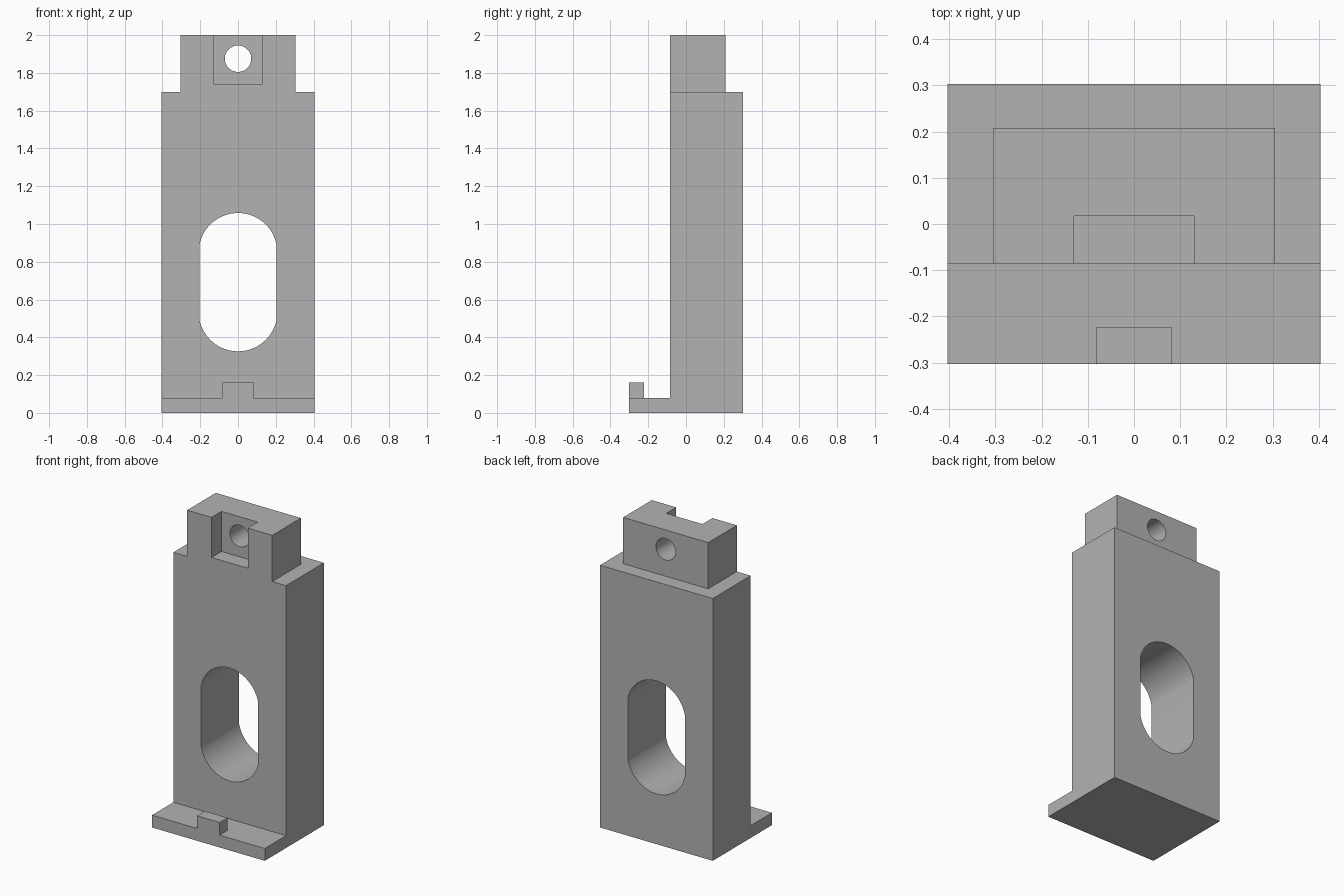
import bpy
import bmesh
import math

if "Cube" in bpy.data.objects:
    bpy.data.objects.remove(bpy.data.objects["Cube"], do_unlink=True)

grey = bpy.data.materials.new("plain grey")
grey.use_nodes = True
grey.diffuse_color = (0.45, 0.45, 0.45, 1)
grey.node_tree.nodes["Principled BSDF"].inputs["Base Color"].default_value = grey.diffuse_color


def prism(name, outline, move):
    """Extrude a closed outline along the vector move."""
    bm = bmesh.new()
    face = bm.faces.new([bm.verts.new(p) for p in outline])
    grown = bmesh.ops.extrude_face_region(bm, geom=[face])["geom"]
    verts = [v for v in grown if isinstance(v, bmesh.types.BMVert)]
    bmesh.ops.translate(bm, verts=verts, vec=move)
    bmesh.ops.recalc_face_normals(bm, faces=bm.faces)
    mesh = bpy.data.meshes.new(name)
    bm.to_mesh(mesh)
    bm.free()
    mesh.materials.append(grey)
    obj = bpy.data.objects.new(name, mesh)
    bpy.context.collection.objects.link(obj)
    return obj


def block(name, half_width, y0, y1, z0, z1):
    w = half_width
    return prism(name, [(-w, y0, z0), (w, y0, z0), (w, y0, z1), (-w, y0, z1)], (0, y1 - y0, 0))


def arc(z, radius, start, end, steps):
    return [(radius * math.cos(a), -0.5, z + radius * math.sin(a))
            for a in (start + (end - start) * i / steps for i in range(steps + 1))]


def combine(target, tool, operation):
    mod = target.modifiers.new(tool.name, "BOOLEAN")
    mod.operation, mod.solver, mod.object = operation, "EXACT", tool
    bpy.context.view_layer.objects.active = target
    bpy.ops.object.modifier_apply(modifier=mod.name)
    bpy.data.objects.remove(tool, do_unlink=True)


FRONT, BACK, FACE = -0.303, 0.303, -0.085

# Upright body with its thin front foot, as one side profile
side = [(FRONT, 0), (BACK, 0), (BACK, 1.7), (FACE, 1.7), (FACE, 0.08), (FRONT, 0.08)]
bracket = prism("bracket_body", [(-0.404, y, z) for y, z in side], (0.808, 0, 0))

# Narrow head and small foot tab
combine(bracket, block("head", 0.305, FACE, 0.208, 1.6, 2), "UNION")
combine(bracket, block("foot_tab", 0.081, FRONT, -0.223, 0.04, 0.162), "UNION")

# Head recess, open at the front and top
combine(bracket, block("head_recess", 0.13, -0.4, 0.017, 1.74, 2.2), "DIFFERENCE")

# Round hole through the head
hole = arc(1.875, 0.07, 0, math.tau, 48)[:-1]
combine(bracket, prism("head_hole", hole, (0, 1, 0)), "DIFFERENCE")

# Long window with rounded ends
tilt = 0.19
slot = arc(0.85, 0.208, tilt, math.pi - tilt, 32) + arc(0.534, 0.208, math.pi + tilt, math.tau - tilt, 32)
combine(bracket, prism("window", slot, (0, 1, 0)), "DIFFERENCE")

bpy.ops.object.select_all(action="DESELECT")
bracket.select_set(True)
bpy.context.view_layer.objects.active = bracket
bpy.ops.object.shade_smooth_by_angle(angle=math.radians(30))
